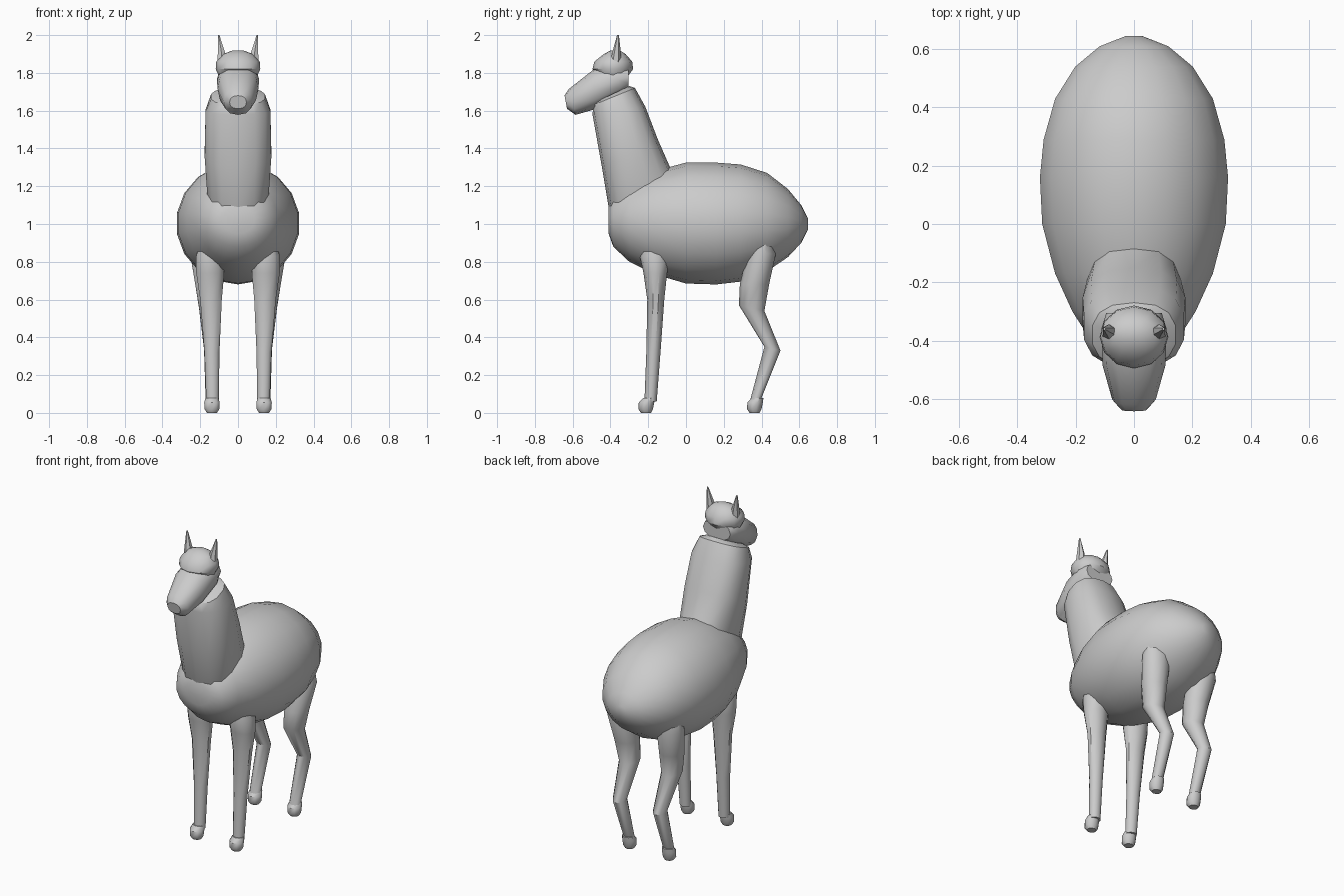
import bpy, math


def loft(name, rings, x=0.0, sides=14, power=2.0, angle=40):
    """Skin rings. Each ring: (a_y, a_z, b_y, b_z, half_width[, x offset]);
    a and b are opposite profile points in the side view."""
    verts, faces = [], []
    for r in rings:
        ay, az, by, bz, hw = r[:5]
        cx = x + (r[5] if len(r) > 5 else 0)
        for i in range(sides):
            t = 2 * math.pi * i / sides
            c, s = math.cos(t), math.sin(t)
            c = math.copysign(abs(c) ** (2 / power), c)
            s = math.copysign(abs(s) ** (2 / power), s)
            k = (1 + c) / 2
            verts.append((cx + hw * s, by + (ay - by) * k, bz + (az - bz) * k))
    for j in range(len(rings) - 1):
        for i in range(sides):
            n = (i + 1) % sides
            faces.append((j * sides + i, j * sides + n,
                          (j + 1) * sides + n, (j + 1) * sides + i))
    faces.append(tuple(range(sides))[::-1])
    last = (len(rings) - 1) * sides
    faces.append(tuple(range(last, last + sides)))
    me = bpy.data.meshes.new(name)
    me.from_pydata(verts, [], faces)
    ob = bpy.data.objects.new(name, me)
    bpy.context.collection.objects.link(ob)
    # consistent outward normals, smooth woolly shading
    bpy.ops.object.select_all(action='DESELECT')
    ob.select_set(True)
    bpy.context.view_layer.objects.active = ob
    bpy.ops.object.mode_set(mode='EDIT')
    bpy.ops.mesh.select_all(action='SELECT')
    bpy.ops.mesh.normals_make_consistent(inside=False)
    bpy.ops.object.mode_set(mode='OBJECT')
    bpy.ops.object.shade_smooth_by_angle(angle=math.radians(angle))
    return ob


def upright(name, rings, **kw):
    """Horizontal rings: (z, y_front, y_back, half_width[, x offset])."""
    return loft(name, [(f, z, b, z, hw, *o) for z, f, b, hw, *o in rings], **kw)


# Barrel body: (y, top z, bottom z, half width)
body = [(-0.41, 1.09, 0.95, 0.09), (-0.385, 1.15, 0.88, 0.16), (-0.30, 1.23, 0.80, 0.215),
        (-0.17, 1.28, 0.735, 0.275), (0.0, 1.325, 0.685, 0.32), (0.16, 1.325, 0.68, 0.328),
        (0.29, 1.315, 0.695, 0.315), (0.43, 1.27, 0.75, 0.275), (0.54, 1.185, 0.825, 0.205),
        (0.61, 1.10, 0.90, 0.12), (0.645, 1.03, 0.97, 0.03)]
loft("body", [(y, t, y, b, w) for y, t, b, w in body], sides=18)

# Thick woolly neck
loft("neck", [(-0.34, 0.93, -0.02, 1.20, 0.13), (-0.405, 1.06, -0.08, 1.29, 0.165),
              (-0.445, 1.30, -0.15, 1.45, 0.18), (-0.495, 1.58, -0.215, 1.62, 0.175),
              (-0.49, 1.63, -0.27, 1.72, 0.145), (-0.47, 1.65, -0.30, 1.73, 0.10)],
     power=2.5)

# Head with tapering muzzle
loft("head", [(-0.643, 1.68, -0.63, 1.61, 0.045), (-0.62, 1.715, -0.585, 1.578, 0.075),
              (-0.48, 1.825, -0.49, 1.605, 0.108), (-0.38, 1.85, -0.34, 1.68, 0.112),
              (-0.305, 1.83, -0.305, 1.72, 0.095)], sides=12, power=2.3)

# Wool cap on the crown
upright("wool_cap", [(1.78, -0.46, -0.31, 0.10), (1.82, -0.495, -0.28, 0.118),
                     (1.86, -0.485, -0.285, 0.115), (1.90, -0.435, -0.32, 0.08),
                     (1.918, -0.40, -0.35, 0.03)], sides=12)

for side, s in (("left", 1), ("right", -1)):
    # Pointed ears
    upright(side + "_ear", [(1.84, -0.405, -0.345, 0.03, s * 0.082),
                            (1.91, -0.39, -0.345, 0.022, s * 0.088),
                            (2.0, -0.365, -0.355, 0.004, s * 0.102)], sides=6)
    # Straight front legs
    upright(side + "_front_leg", [
        (0.06, -0.22, -0.155, 0.035, s * 0.135), (0.32, -0.21, -0.135, 0.042, s * 0.138),
        (0.60, -0.205, -0.115, 0.06, s * 0.143), (0.74, -0.225, -0.10, 0.078, s * 0.147),
        (0.83, -0.245, -0.085, 0.078, s * 0.147), (0.92, -0.22, -0.10, 0.06, s * 0.14)],
        sides=10)
    # Bent hind legs
    loft(side + "_hind_leg", [
        (0.335, 0.05, 0.40, 0.08, 0.035, s * 0.138), (0.415, 0.35, 0.50, 0.33, 0.042, s * 0.14),
        (0.28, 0.57, 0.415, 0.54, 0.062, s * 0.147), (0.285, 0.68, 0.44, 0.68, 0.075, s * 0.155),
        (0.325, 0.85, 0.475, 0.84, 0.088, s * 0.17), (0.35, 0.95, 0.45, 0.95, 0.07, s * 0.17)],
        sides=10)
    # Rounded feet
    for part, y in (("front", -0.21), ("hind", 0.365)):
        upright(f"{side}_{part}_foot", [
            (0.0, y - 0.028, y + 0.025, 0.028, s * 0.138), (0.02, y - 0.042, y + 0.035, 0.041, s * 0.138),
            (0.055, y - 0.04, y + 0.042, 0.043, s * 0.138), (0.08, y - 0.015, y + 0.045, 0.036, s * 0.138)],
            sides=10)
